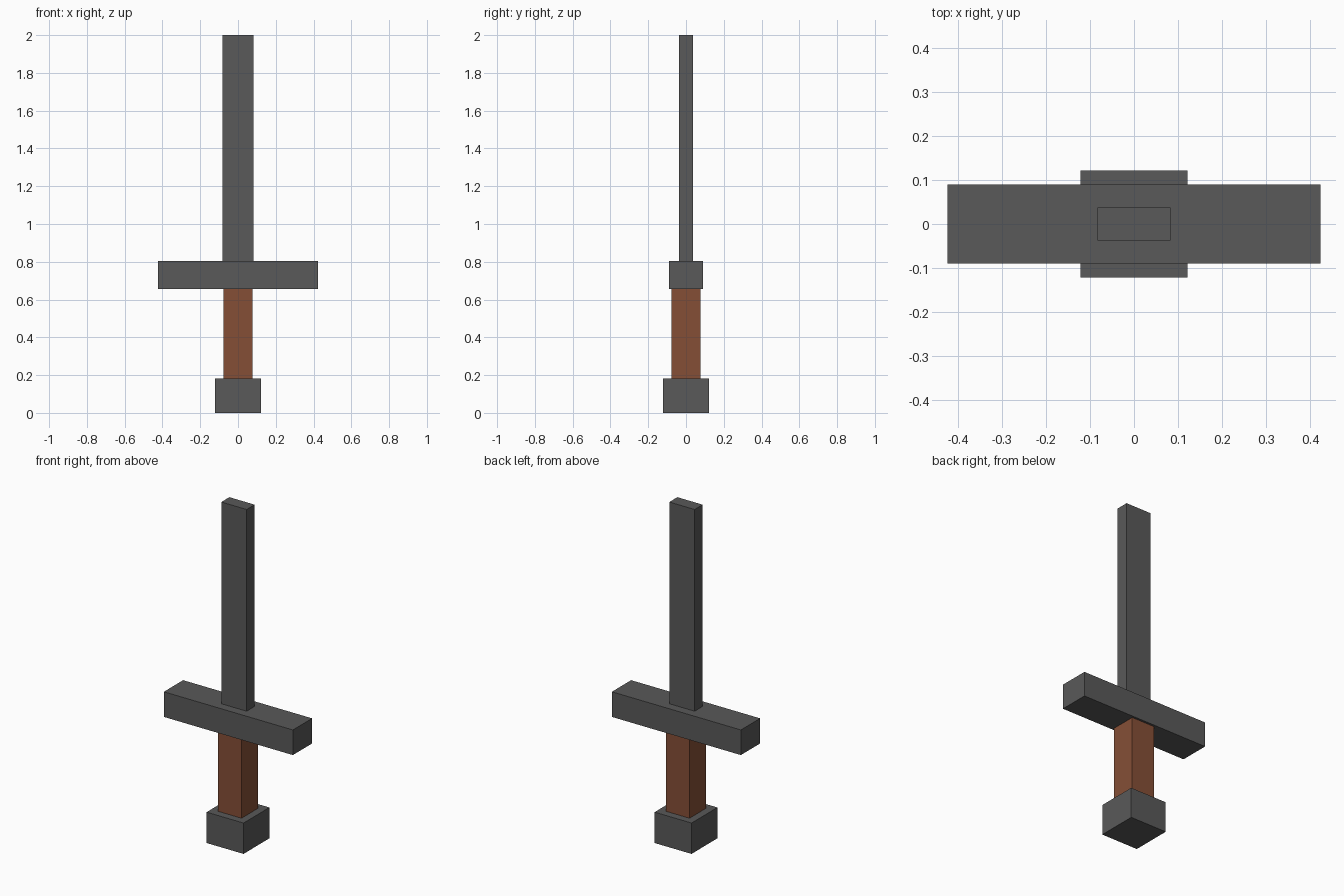
import bpy

if "Cube" in bpy.data.objects:
    bpy.data.objects.remove(bpy.data.objects["Cube"])


def make_material(name, rgb):
    mat = bpy.data.materials.new(name)
    mat.diffuse_color = (*rgb, 1.0)
    mat.use_nodes = True
    mat.node_tree.nodes["Principled BSDF"].inputs["Base Color"].default_value = mat.diffuse_color
    return mat


def add_box(name, width, depth, bottom, top, mat):
    """Box centred on the z axis, spanning bottom to top."""
    bpy.ops.mesh.primitive_cube_add(size=1, location=(0, 0, (bottom + top) / 2))
    obj = bpy.context.object
    obj.name = name
    obj.scale = (width, depth, top - bottom)
    bpy.ops.object.transform_apply(location=False, rotation=False, scale=True)
    obj.data.materials.append(mat)
    return obj


steel = make_material("dark_grey_steel", (0.10, 0.10, 0.10))
leather = make_material("brown_leather", (0.235, 0.078, 0.037))

POMMEL_TOP, GUARD_BOTTOM, GUARD_TOP, TIP = 0.183, 0.655, 0.804, 2.0

# Stacked parts of the sword, from the ground up
add_box("pommel", 0.242, 0.242, 0.0, POMMEL_TOP, steel)
add_box("grip", 0.154, 0.154, POMMEL_TOP, GUARD_BOTTOM, leather)
add_box("crossguard", 0.846, 0.18, GUARD_BOTTOM, GUARD_TOP, steel)
add_box("blade", 0.166, 0.075, GUARD_TOP, TIP, steel)
